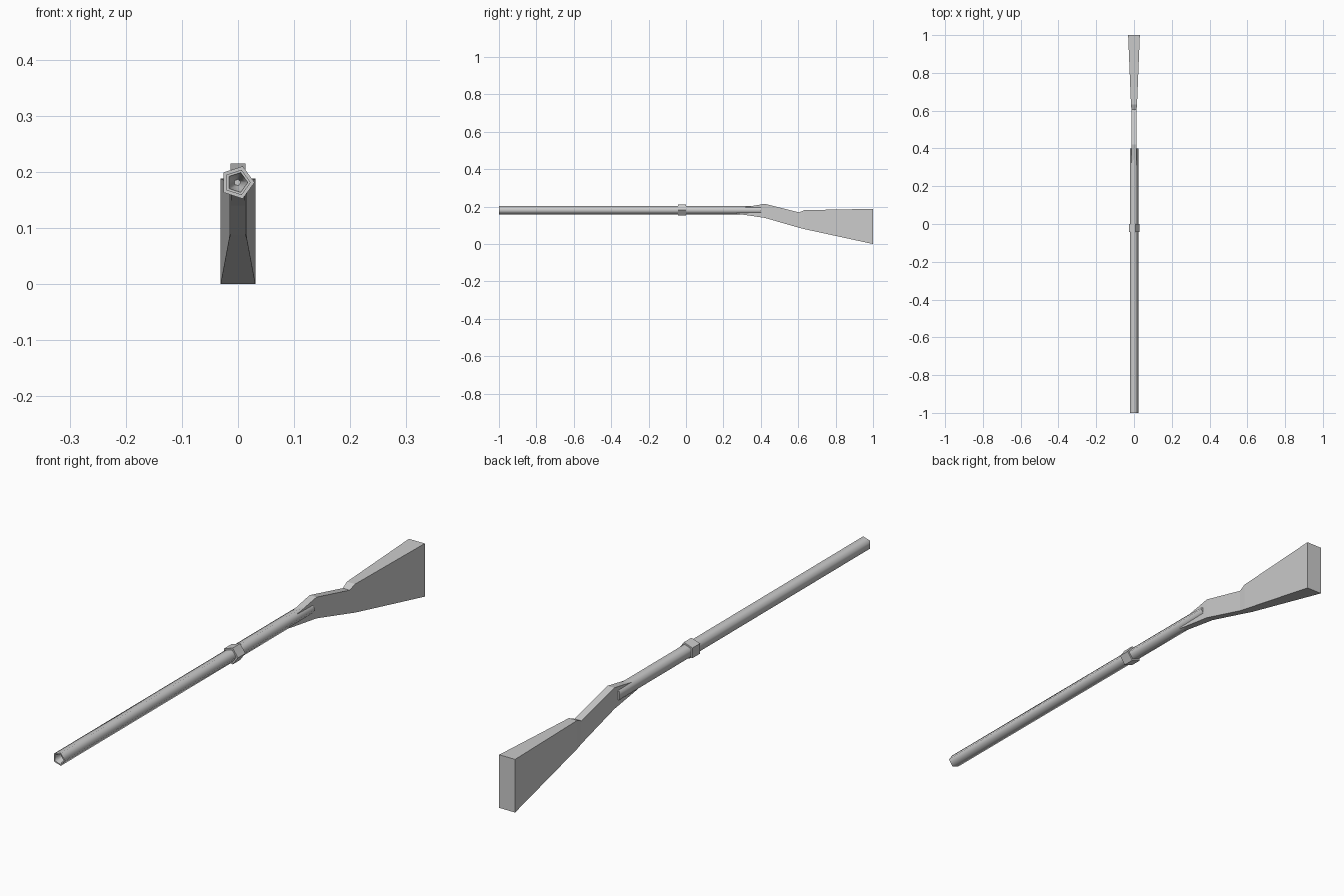
import bpy, bmesh
from math import cos, sin, tau

if "Cube" in bpy.data.objects:
    bpy.data.objects.remove(bpy.data.objects["Cube"])


def loft(name, rings, smooth=False):
    """Skin a list of equal-sized point rings and cap both ends."""
    bm = bmesh.new()
    loops = [[bm.verts.new(p) for p in ring] for ring in rings]
    n = len(loops[0])
    for a, b in zip(loops, loops[1:]):
        for i in range(n):
            j = (i + 1) % n
            bm.faces.new((a[i], a[j], b[j], b[i]))
    bm.faces.new(loops[0])
    bm.faces.new(loops[-1])
    bmesh.ops.recalc_face_normals(bm, faces=bm.faces)
    mesh = bpy.data.meshes.new(name)
    bm.to_mesh(mesh)
    bm.free()
    obj = bpy.data.objects.new(name, mesh)
    bpy.context.collection.objects.link(obj)
    if smooth:
        bpy.ops.object.select_all(action='DESELECT')
        obj.select_set(True)
        bpy.context.view_layer.objects.active = obj
        bpy.ops.object.shade_smooth_by_angle(angle=1.31)
    return obj


def pentagon(y, r):
    return [(-0.001 + r * cos(tau * i / 5), y, 0.181 + r * sin(tau * i / 5))
            for i in range(5)]


def section(y, bottom, top, half):
    return [(-half, y, bottom), (half, y, bottom), (half, y, top), (-half, y, top)]


# Five-sided barrel with a tapering bore at the muzzle
loft("barrel", [pentagon(0.40, 0.0237), pentagon(-1.0, 0.0237),
                pentagon(-1.0, 0.0185), pentagon(-0.93, 0.006)], smooth=True)

# Raised band around the barrel
loft("barrel_band", [pentagon(-0.042, 0.0305), pentagon(0.0, 0.0305)])

# Stock: wrist, comb step and flaring butt (y, bottom, top, half width)
loft("stock", [section(*s) for s in (
    (0.27, 0.162, 0.188, 0.012),
    (0.42, 0.140, 0.215, 0.0135),
    (0.605, 0.087, 0.169, 0.0135),
    (0.632, 0.080, 0.181, 0.016),
    (1.0, 0.0, 0.188, 0.031),
)])
